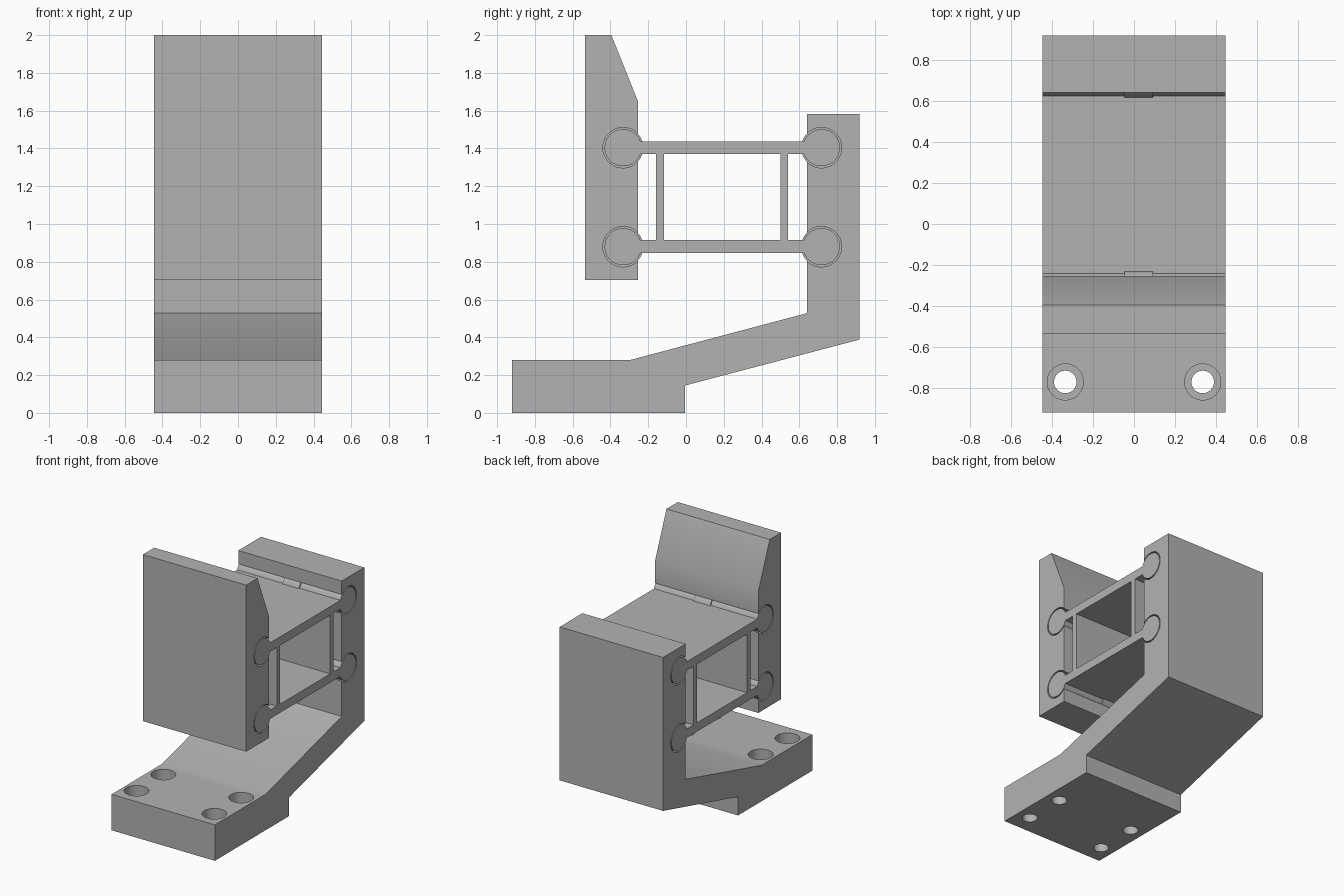
import bpy, bmesh
from math import pi, sin, cos, asin, acos

if "Cube" in bpy.data.objects:
    bpy.data.objects.remove(bpy.data.objects["Cube"], do_unlink=True)

grey = bpy.data.materials.new("plain grey")
grey.use_nodes = True
grey.diffuse_color = (0.45, 0.45, 0.45, 1)
grey.node_tree.nodes["Principled BSDF"].inputs["Base Color"].default_value = grey.diffuse_color

HALF = 0.445                    # half width of the whole bracket
FRONT, BACK = -0.333, 0.717     # hinge centres along y
LOW, HIGH = 0.88, 1.404         # hinge heights
PIN, SOCKET = 0.098, 0.107      # hinge radii
FACE_F, FACE_B = -0.254, 0.64   # block faces the sockets open through
BAR = 0.034                     # half thickness of the link bars


def finish(bm, name):
    bmesh.ops.recalc_face_normals(bm, faces=bm.faces)
    mesh = bpy.data.meshes.new(name)
    bm.to_mesh(mesh)
    bm.free()
    mesh.materials.append(grey)
    ob = bpy.data.objects.new(name, mesh)
    bpy.context.collection.objects.link(ob)
    return ob


def select(ob):
    bpy.ops.object.select_all(action='DESELECT')
    ob.select_set(True)
    bpy.context.view_layer.objects.active = ob


def smooth(ob):
    select(ob)
    bpy.ops.object.shade_smooth_by_angle()


def prism(name, points, x0=-HALF, x1=HALF):
    """Extrude a (y, z) outline across the width."""
    bm = bmesh.new()
    face = bm.faces.new([bm.verts.new((x0, y, z)) for y, z in points])
    out = bmesh.ops.extrude_face_region(bm, geom=[face])
    moved = [v for v in out["geom"] if isinstance(v, bmesh.types.BMVert)]
    bmesh.ops.translate(bm, verts=moved, vec=(x1 - x0, 0, 0))
    ob = finish(bm, name)
    smooth(ob)
    return ob


def arc(cy, cz, r, a0, a1, n=48):
    return [(cy + r * cos(a0 + (a1 - a0) * i / n),
             cz + r * sin(a0 + (a1 - a0) * i / n)) for i in range(n + 1)]


# Front clamp plate with two open round sockets
b = acos((FACE_F - FRONT) / SOCKET)
outline = [(-0.535, 0.703), (FACE_F, 0.703)]
for z in (LOW, HIGH):
    outline += arc(FRONT, z, SOCKET, 2 * pi - b, b)
outline += [(FACE_F, 1.648), (-0.395, 2.0), (-0.535, 2.0)]
prism("front_plate", outline)

# Foot, sloping arm and rear upright with matching sockets
b = acos((BACK - FACE_B) / SOCKET)
outline = [(-0.92, 0), (-0.005, 0), (-0.005, 0.145), (0.918, 0.388),
           (0.918, 1.583), (FACE_B, 1.583)]
for z in (HIGH, LOW):
    outline += arc(BACK, z, SOCKET, pi - b, b - pi)
outline += [(FACE_B, 0.528), (-0.295, 0.28), (-0.92, 0.28)]
base = prism("base_bracket", outline)


# Counterbored screw holes in the foot
def drill(radius, z0, z1):
    bm = bmesh.new()
    for x in (-0.335, 0.335):
        for y in (-0.77, -0.44):
            made = bmesh.ops.create_cone(bm, cap_ends=True, segments=40, radius1=radius,
                                         radius2=radius, depth=z1 - z0)
            bmesh.ops.translate(bm, verts=made["verts"], vec=(x, y, (z0 + z1) / 2))
    cutter = finish(bm, "hole_cutter")
    cutter.hide_render = True
    select(base)
    mod = base.modifiers.new("holes", 'BOOLEAN')
    mod.operation = 'DIFFERENCE'
    mod.solver = 'EXACT'
    mod.object = cutter
    bpy.ops.object.modifier_apply(modifier=mod.name)
    bpy.data.objects.remove(cutter, do_unlink=True)


drill(0.088, 0.14, 0.4)
drill(0.055, -0.1, 0.2)
smooth(base)

# Link bars with round hinge ends, and the small bridges tying pins to sockets
a = asin(BAR / PIN)
for label, z in (("lower", LOW), ("upper", HIGH)):
    prism(label + "_link", arc(FRONT, z, PIN, a, 2 * pi - a) + arc(BACK, z, PIN, pi + a, 3 * pi - a))
    for side, y in (("front", FRONT), ("back", BACK)):
        prism(f"{label}_{side}_bridge", arc(y, z, SOCKET, 0, 2 * pi)[:-1], -0.046, 0.093)

# Upright webs between the links
for side, y in (("front", -0.137), ("back", 0.52)):
    z0, z1 = LOW + BAR, HIGH - BAR
    prism(side + "_web", [(y - 0.021, z0), (y + 0.021, z0), (y + 0.021, z1), (y - 0.021, z1)])
